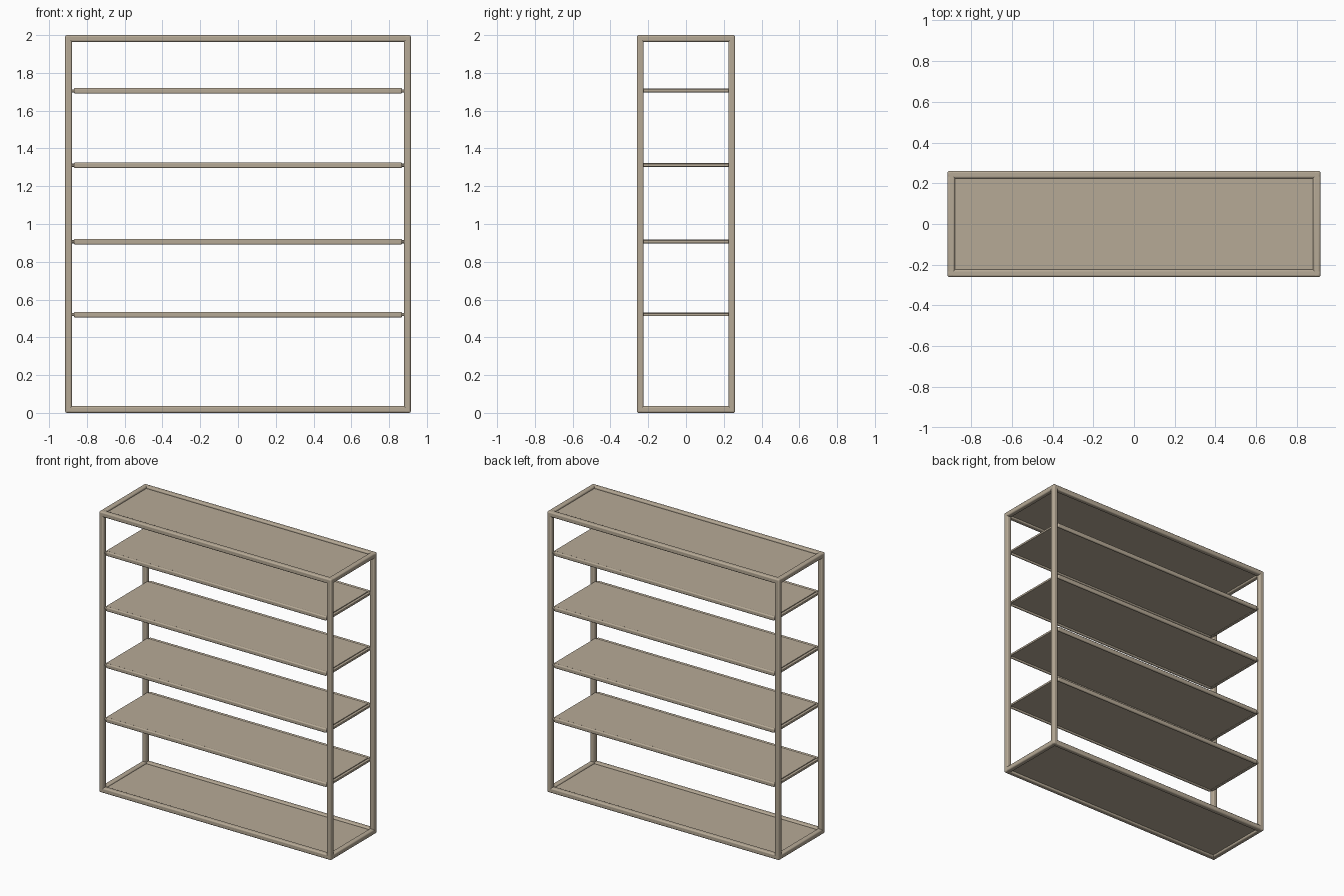
import bpy
import math

cube = bpy.data.objects.get("Cube")
if cube:
    bpy.data.objects.remove(cube, do_unlink=True)

# Single warm taupe finish
TAUPE = (0.47, 0.40, 0.305, 1.0)
taupe = bpy.data.materials.new("warm taupe")
taupe.use_nodes = True
taupe.diffuse_color = TAUPE
taupe.node_tree.nodes["Principled BSDF"].inputs["Base Color"].default_value = TAUPE

HX, HY, HEIGHT = 0.915, 0.26, 2.0   # outer half sizes and height
TUBE = 0.036
CX, CY = HX - TUBE / 2, HY - TUBE / 2   # tube centre lines
SIDES = {"left": 1, "right": -1}
ENDS = {"front": -1, "back": 1}


def box(name, centre, size, bevel=0.0, segments=3):
    """Box with rounded edges."""
    bpy.ops.mesh.primitive_cube_add(size=1, location=centre)
    obj = bpy.context.object
    obj.name = name
    obj.scale = size
    bpy.ops.object.transform_apply(location=False, rotation=False, scale=True)
    obj.data.materials.append(taupe)
    if bevel:
        mod = obj.modifiers.new("rounded edges", "BEVEL")
        mod.width = bevel
        mod.segments = segments
        bpy.ops.object.shade_smooth_by_angle(angle=math.radians(40))
    return obj


# Corner posts
for side, sx in SIDES.items():
    for end, sy in ENDS.items():
        box(f"{end}_{side}_post", (sx * CX, sy * CY, HEIGHT / 2),
            (TUBE, TUBE, HEIGHT), 0.009)

# Top and bottom rails with their inset panels
for level, z, panel_z in (("top", HEIGHT - TUBE / 2, 1.98),
                          ("bottom", TUBE / 2, 0.02)):
    for end, sy in ENDS.items():
        box(f"{level}_{end}_rail", (0, sy * CY, z),
            (2 * CX, TUBE, TUBE), 0.009)
    for side, sx in SIDES.items():
        box(f"{level}_{side}_rail", (sx * CX, 0, z),
            (TUBE, 2 * CY, TUBE), 0.009)
    box(f"{level}_panel", (0, 0, panel_z), (2 * CX, 2 * CY, 0.012))

# Shelves: a deck, rounded front and back lips, and end rails to the posts
SHELF_HX, SHELF_HY, THICK = 0.868, 0.25, 0.03
for number, z in enumerate((0.52, 0.906, 1.311, 1.705), 1):
    box(f"shelf_{number}_deck", (0, 0, z + 0.003),
        (2 * SHELF_HX - 0.01, 2 * SHELF_HY - 0.01, 0.018))
    for end, sy in ENDS.items():
        box(f"shelf_{number}_{end}_lip", (0, sy * (SHELF_HY - 0.01), z),
            (2 * SHELF_HX, 0.02, THICK), 0.007)
    for side, sx in SIDES.items():
        box(f"shelf_{number}_{side}_end_rail", (sx * 0.873, 0, z),
            (0.022, 2 * SHELF_HY - 0.02, 0.016), 0.004)
        # Pegs fixing the shelf to the posts
        for end, sy in ENDS.items():
            box(f"shelf_{number}_{end}_{side}_peg", (sx * 0.878, sy * 0.235, z),
                (0.03, 0.014, 0.014), 0.004)
